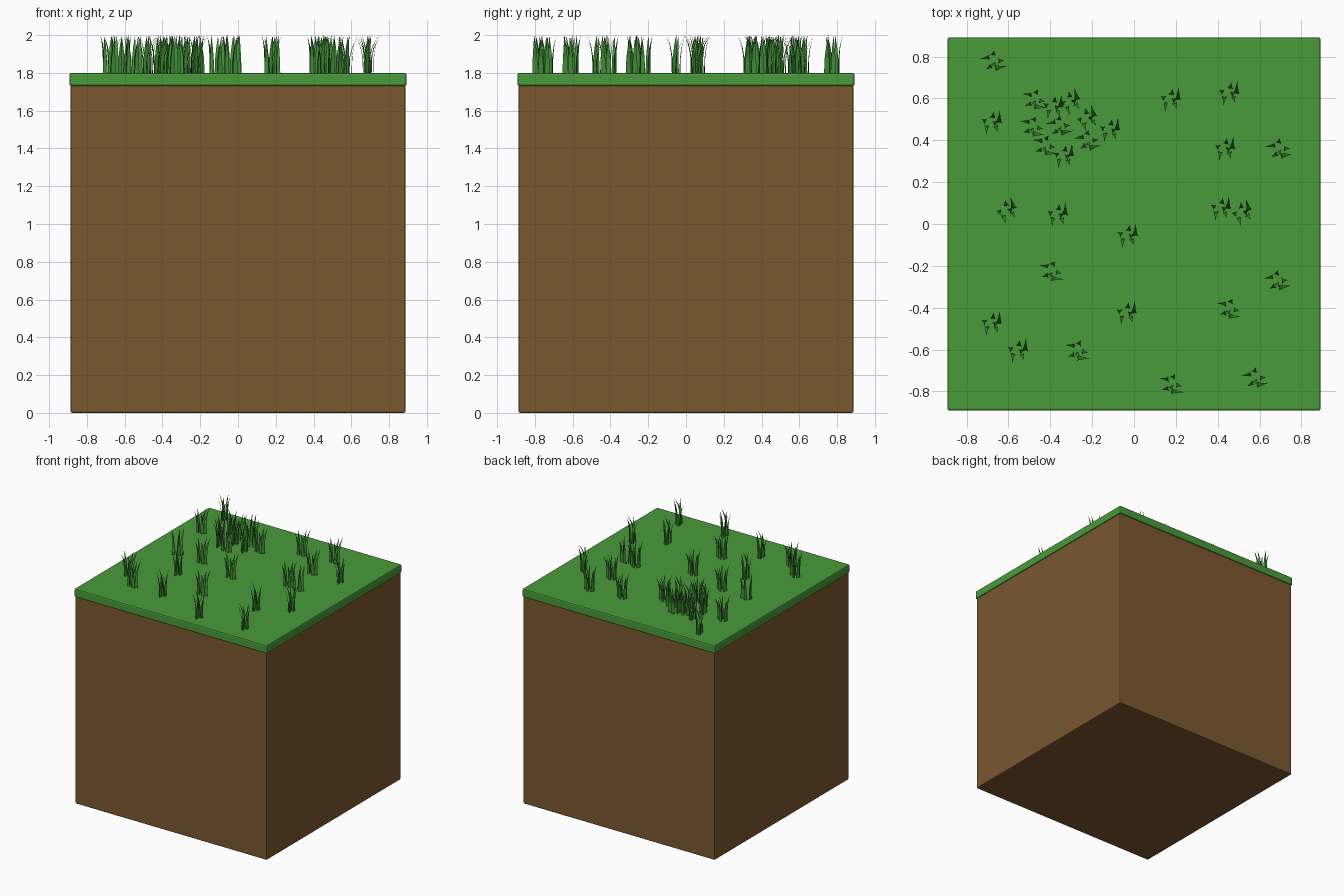
import bpy, bmesh
from math import radians, sin, cos
from mathutils import Vector

if "Cube" in bpy.data.objects:
    bpy.data.objects.remove(bpy.data.objects["Cube"])


def material(name, color):
    m = bpy.data.materials.new(name)
    m.diffuse_color = (*color, 1)
    m.use_nodes = True
    m.node_tree.nodes["Principled BSDF"].inputs["Base Color"].default_value = m.diffuse_color
    return m


dirt = material("dirt", (0.195, 0.098, 0.028))
turf = material("turf", (0.065, 0.33, 0.042))
blade_green = material("blade_green", (0.05, 0.27, 0.035))


def block(name, half, z0, z1, bevel, mat):
    bpy.ops.mesh.primitive_cube_add(size=1, location=(0, 0, (z0 + z1) / 2))
    ob = bpy.context.object
    ob.name = name
    ob.scale = (2 * half, 2 * half, z1 - z0)
    bpy.ops.object.transform_apply(location=False, rotation=False, scale=True)
    mod = ob.modifiers.new("bevel", "BEVEL")
    mod.width = bevel
    mod.segments = 2
    ob.data.materials.append(mat)


# Soil cube and turf slab
block("soil_block", 0.886, 0, 1.735, 0.008, dirt)
block("turf_slab", 0.892, 1.73, 1.80, 0.01, turf)

# One tuft: blades as x, y, lean heading in degrees, lean, base width, height
BLADES = [
    (0.029, -0.005, 85, 0.058, 0.030, 0.200),
    (0.000, 0.018, 80, 0.028, 0.028, 0.195),
    (-0.034, 0.000, 150, 0.022, 0.028, 0.195),
    (0.005, -0.010, 20, 0.025, 0.028, 0.200),
    (-0.028, -0.020, 265, 0.045, 0.024, 0.200),
    (0.015, -0.022, 285, 0.030, 0.026, 0.195),
]


def tuft_mesh():
    bm = bmesh.new()
    for x, y, heading, lean, width, height in BLADES:
        a = radians(heading)
        out = Vector((cos(a), sin(a), 0))
        side = Vector((-sin(a), cos(a), 0))
        base = Vector((x, y, 0))
        prev = None
        for t in (0, 0.4, 0.7, 0.88):
            c = base + out * lean * t ** 3 + Vector((0, 0, height * t))
            w = side * width / 2 * (1 - t ** 1.8)
            row = [bm.verts.new(c - w), bm.verts.new(c + w)]
            if prev:
                bm.faces.new((prev[0], prev[1], row[1], row[0]))
            prev = row
        tip = bm.verts.new(base + out * lean + Vector((0, 0, height)))
        bm.faces.new((prev[0], prev[1], tip))
    me = bpy.data.meshes.new("grass_tuft")
    bm.to_mesh(me)
    bm.free()
    me.materials.append(blade_green)
    return me


# Tuft positions grouped by rotation
TUFTS = {
    0: [(0.18, 0.60), (0.46, 0.63), (0.44, 0.365), (-0.675, 0.49), (-0.36, 0.05),
        (0.42, 0.08), (-0.025, -0.05), (-0.03, -0.42), (-0.675, -0.47),
        (-0.55, -0.60), (-0.33, 0.33), (-0.11, 0.455), (-0.38, 0.565)],
    20: [(-0.605, 0.07), (0.52, 0.06), (-0.30, 0.59), (-0.22, 0.51)],
    -90: [(-0.39, -0.23), (0.46, -0.41), (-0.265, -0.61), (0.185, -0.77),
          (-0.47, 0.59), (-0.42, 0.37), (-0.48, 0.46)],
    -75: [(-0.665, 0.775), (0.70, 0.355), (0.69, -0.275), (0.585, -0.74),
          (-0.35, 0.465), (-0.215, 0.395)],
}
mesh = tuft_mesh()
for angle, spots in TUFTS.items():
    for x, y in spots:
        ob = bpy.data.objects.new("grass_tuft", mesh)
        ob.location = (x, y, 1.8)
        ob.rotation_euler.z = radians(angle)
        bpy.context.collection.objects.link(ob)
